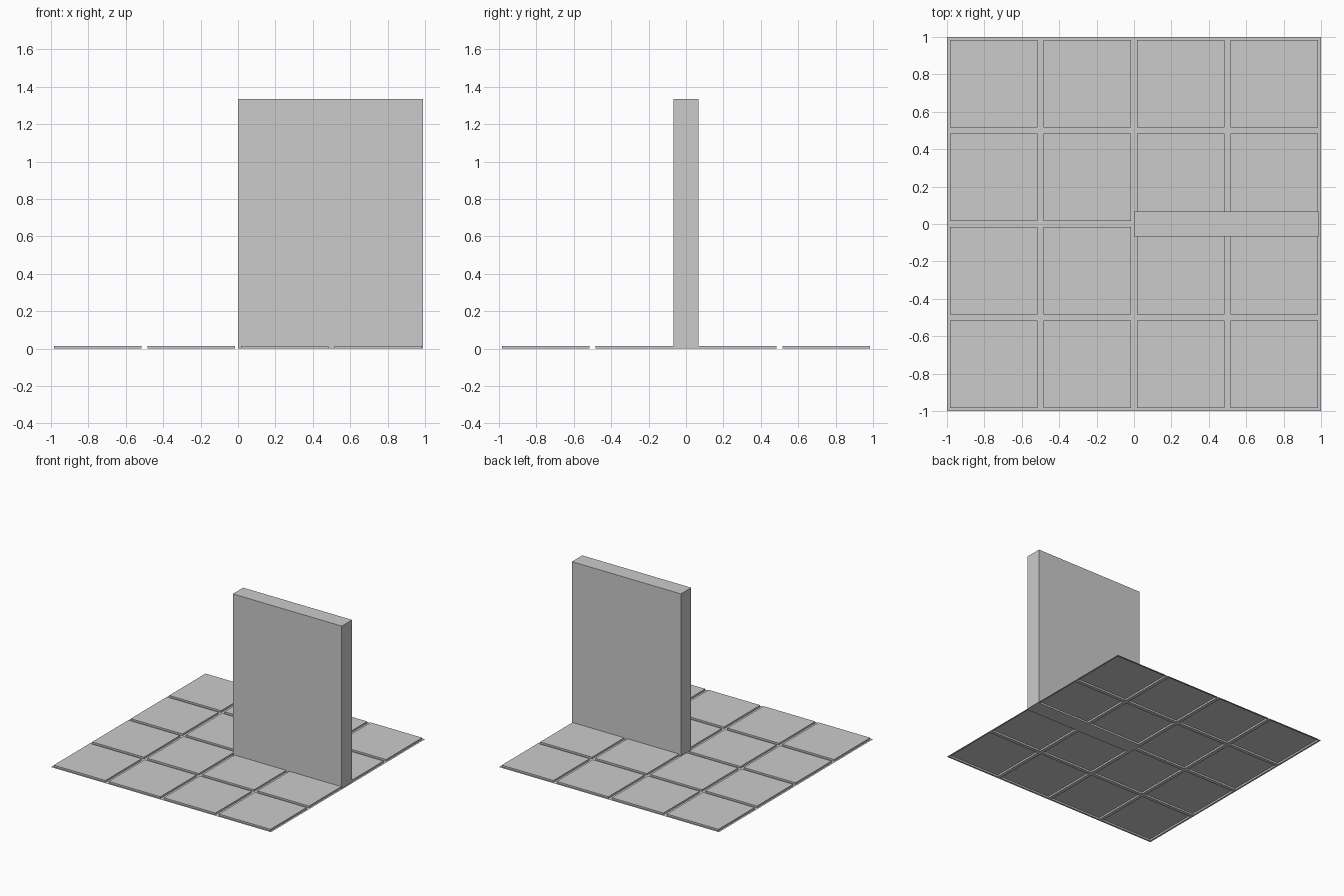
import bpy
import bmesh
from mathutils import Matrix, Vector

if "Cube" in bpy.data.objects:
    bpy.data.objects.remove(bpy.data.objects["Cube"])


def add_object(name, bm):
    mesh = bpy.data.meshes.new(name)
    bm.to_mesh(mesh)
    bm.free()
    obj = bpy.data.objects.new(name, mesh)
    bpy.context.collection.objects.link(obj)
    return obj


# Tiled floor: 4 x 4 sheet, each cell inset and raised (open underneath)
TILES, GAP, RAISE = 4, 0.015, 0.014
bm = bmesh.new()
bmesh.ops.create_grid(bm, x_segments=TILES, y_segments=TILES, size=1.0)
tiles = bm.faces[:]
bmesh.ops.inset_individual(bm, faces=tiles, thickness=GAP, use_even_offset=True)
raised = bmesh.ops.extrude_discrete_faces(bm, faces=tiles)["faces"]
bmesh.ops.translate(bm, verts=list({v for f in raised for v in f.verts}),
                    vec=Vector((0, 0, RAISE)))
bmesh.ops.recalc_face_normals(bm, faces=bm.faces)
if sum(f.normal.z for f in bm.faces) < 0:
    bmesh.ops.reverse_faces(bm, faces=bm.faces)
add_object("tiled_floor", bm)

# Upright wall panel standing on the right half of the floor
WIDTH, DEPTH, HEIGHT = 0.99, 0.134, 1.334
bm = bmesh.new()
bmesh.ops.create_cube(bm, size=1.0, matrix=Matrix.Translation((WIDTH / 2, 0, HEIGHT / 2))
                      @ Matrix.Diagonal((WIDTH, DEPTH, HEIGHT, 1)))
add_object("wall_panel", bm)
